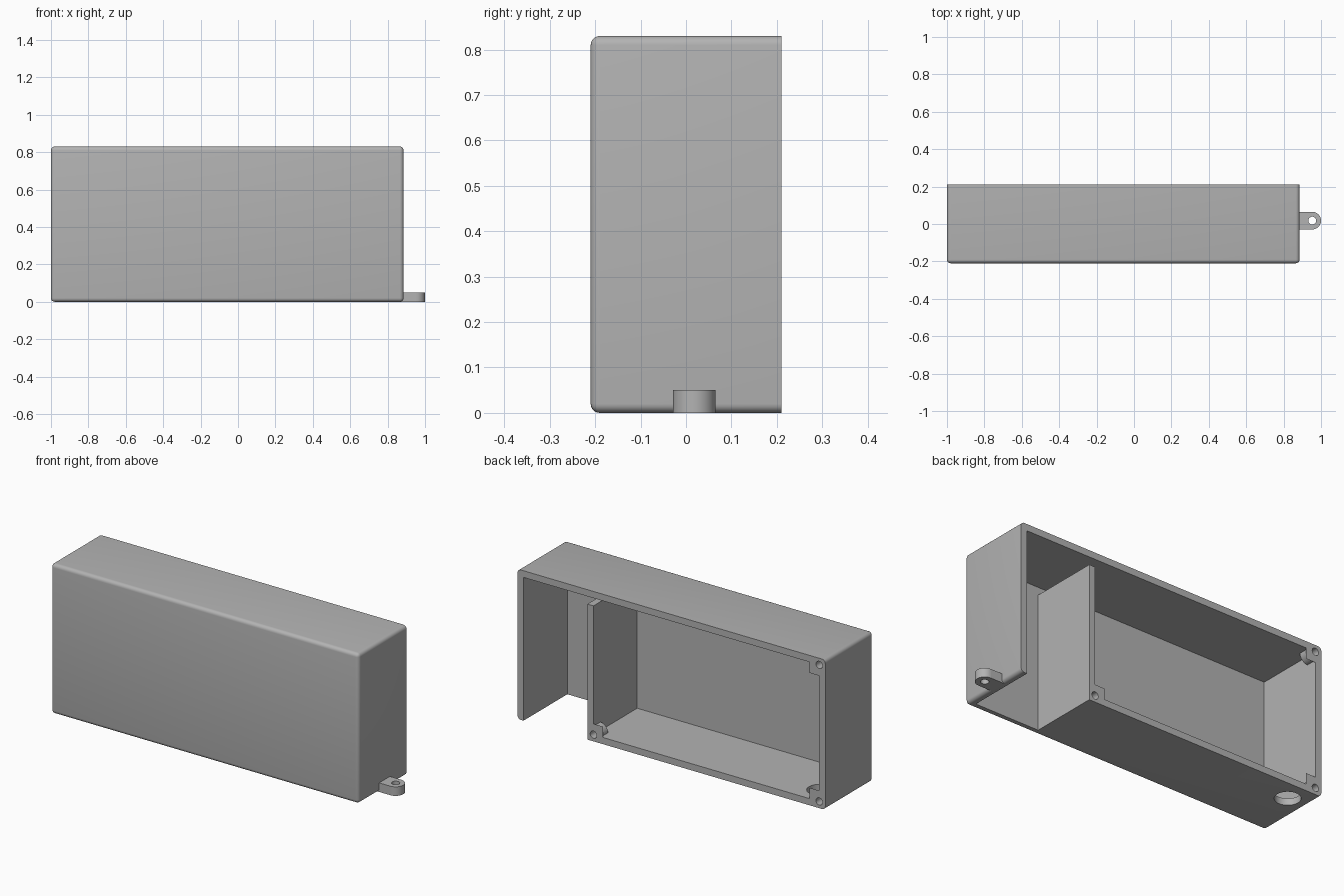
import bpy, bmesh, math
from mathutils import Matrix, Vector

cube = bpy.data.objects.get("Cube")
if cube:
    bpy.data.objects.remove(cube, do_unlink=True)

# Single grey plastic
plastic = bpy.data.materials.new("grey_plastic")
plastic.use_nodes = True
grey = (0.45, 0.45, 0.45, 1)
plastic.diffuse_color = grey
plastic.node_tree.nodes["Principled BSDF"].inputs["Base Color"].default_value = grey

X0, X1, Y, H, T = -1.0, 0.885, 0.21, 0.83, 0.037   # case extents and wall
DIV0, DIV1, DIV_TOP = 0.42, 0.457, 0.75            # divider wall


def finish(bm, name):
    mesh = bpy.data.meshes.new(name)
    bm.to_mesh(mesh)
    bm.free()
    obj = bpy.data.objects.new(name, mesh)
    bpy.context.collection.objects.link(obj)
    mesh.materials.append(plastic)
    return obj


def box(name, lo, hi, radius=0):
    bm = bmesh.new()
    lo, hi = Vector(lo), Vector(hi)
    bmesh.ops.create_cube(bm, size=1, matrix=Matrix.Translation((lo + hi) / 2)
                          @ Matrix.Diagonal((*(hi - lo), 1)))
    if radius:
        # Round every edge except the open back rim
        edges = [e for e in bm.edges if not all(v.co.y > hi.y - 0.001 for v in e.verts)]
        bmesh.ops.bevel(bm, geom=edges, offset=radius, segments=5,
                        profile=0.5, affect='EDGES')
    return finish(bm, name)


def cylinder(name, centre, radius, depth, along_y=False, tip=None):
    bm = bmesh.new()
    turn = Matrix.Rotation(math.pi / 2, 4, 'X') if along_y else Matrix()
    bmesh.ops.create_cone(bm, cap_ends=True, segments=40, radius1=radius,
                          radius2=radius if tip is None else tip, depth=depth,
                          matrix=Matrix.Translation(centre) @ turn)
    return finish(bm, name)


def combine(target, other, operation):
    mod = target.modifiers.new("join", 'BOOLEAN')
    mod.operation, mod.solver, mod.object = operation, 'EXACT', other
    bpy.context.view_layer.objects.active = target
    bpy.ops.object.modifier_apply(modifier=mod.name)
    bpy.data.objects.remove(other, do_unlink=True)


case = box("case", (X0, -Y, 0), (X1, Y, H), 0.02)

# Main compartment, leaving three screw bosses in its corners
corners = [(X0 + T, T), (X0 + T, H - T), (DIV0, T)]
room = box("room", (X0 + T, -Y + T, T), (DIV0, Y + 0.1, H - T))
for x, z in corners:
    combine(room, cylinder("boss", (x, Y - 0.03, z), 0.047, 0.06, True), 'DIFFERENCE')
    combine(room, box("mouth", (x - 0.06, Y, z - 0.06), (x + 0.06, Y + 0.05, z + 0.06)),
            'DIFFERENCE')
combine(case, room, 'DIFFERENCE')

# Bay with open floor, and the gap above the divider
combine(case, box("bay", (DIV1, -Y + T, -0.1), (X1 - T, Y + 0.1, H - T)), 'DIFFERENCE')
combine(case, box("gap", (DIV0 - 0.01, -Y + T, DIV_TOP), (DIV1 + 0.01, Y + 0.1, H - T)),
        'DIFFERENCE')

# Screw holes and cable hole
for x, z in corners:
    combine(case, cylinder("screw_hole", (x, Y, z), 0.02, 0.16, True), 'DIFFERENCE')
combine(case, cylinder("cable_hole", (-0.885, 0.095, 0), 0.065, 0.12), 'DIFFERENCE')

# Mounting lug with rounded end
LX, LY, LR, LH = 0.953, 0.018, 0.047, 0.05
lug = box("mounting_lug", (X1 - 0.02, LY - LR, 0), (LX, LY + LR, LH))
combine(lug, cylinder("lug_end", (LX, LY, LH / 2), LR, LH), 'UNION')
combine(lug, cylinder("lug_hole", (LX, LY, LH / 2), 0.021, 0.2), 'DIFFERENCE')

for obj in (case, lug):
    bpy.ops.object.select_all(action='DESELECT')
    obj.select_set(True)
    bpy.context.view_layer.objects.active = obj
    bpy.ops.object.shade_smooth_by_angle(angle=math.radians(30))
